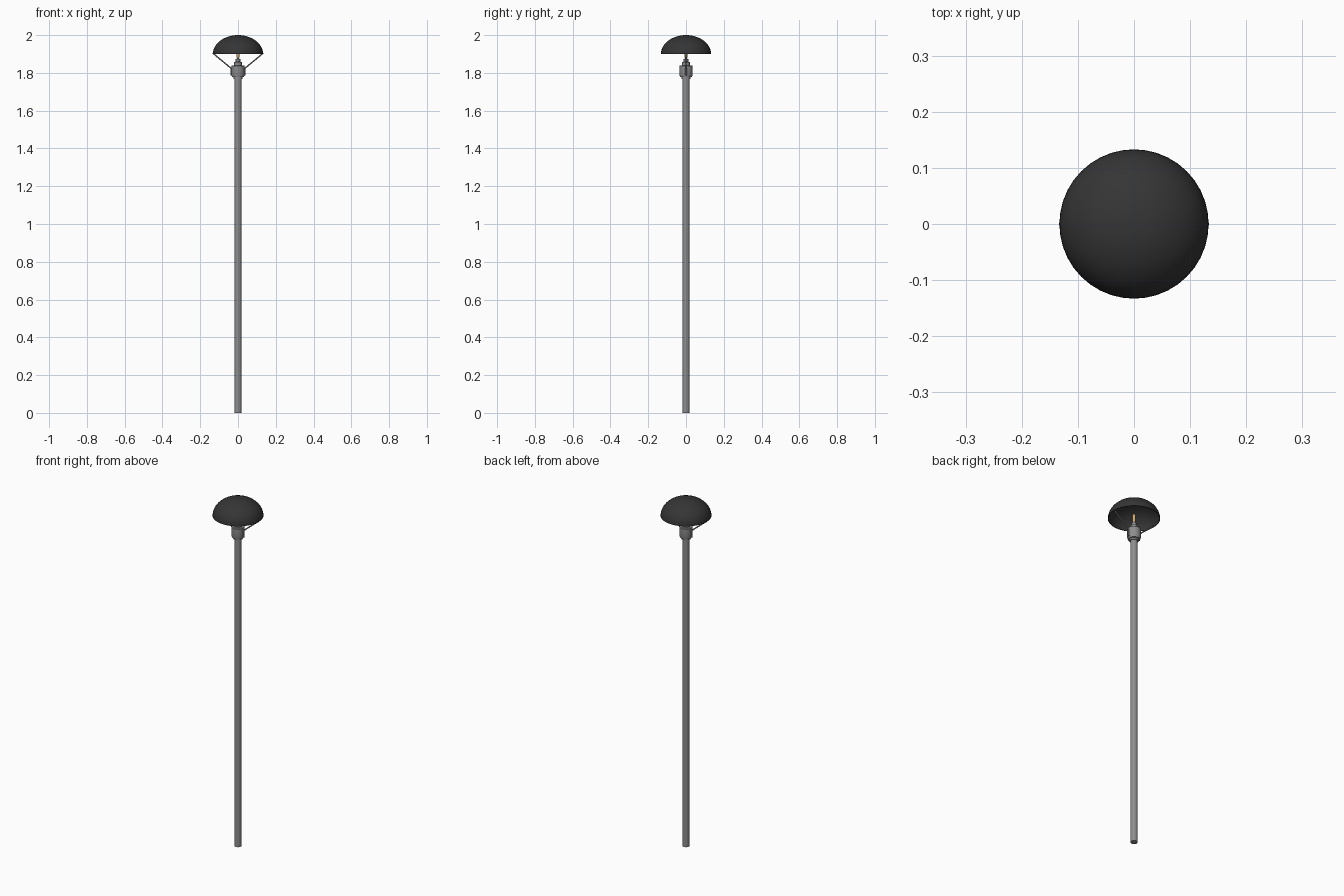
import bpy
import math
from mathutils import Vector

if "Cube" in bpy.data.objects:
    bpy.data.objects.remove(bpy.data.objects["Cube"], do_unlink=True)


def material(name, color):
    mat = bpy.data.materials.new(name)
    mat.use_nodes = True
    mat.diffuse_color = (*color, 1)
    mat.node_tree.nodes["Principled BSDF"].inputs["Base Color"].default_value = (*color, 1)
    return mat


black = material("black shade", (0.035, 0.035, 0.035))
grey = material("grey metal", (0.27, 0.27, 0.27))
amber = material("amber glass", (0.65, 0.42, 0.16))


def finish(obj, name, mat):
    obj.name = name
    obj.data.materials.append(mat)
    bpy.ops.object.select_all(action="DESELECT")
    obj.select_set(True)
    bpy.context.view_layer.objects.active = obj
    bpy.ops.object.shade_smooth_by_angle(angle=math.radians(35))
    return obj


def lathe(name, profile, mat, sides=32):
    """Revolve (radius, height) points around z; end radii of 0 become poles."""
    verts, faces, rings = [], [], []
    for r, z in profile:
        count = sides if r > 0 else 1
        rings.append([len(verts) + i for i in range(count)])
        for i in range(count):
            a = math.tau * i / sides
            verts.append((r * math.cos(a), r * math.sin(a), z))
    for low, high in zip(rings, rings[1:]):
        for i in range(sides):
            j = (i + 1) % sides
            quad = [low[i % len(low)], low[j % len(low)],
                    high[j % len(high)], high[i % len(high)]]
            faces.append(list(dict.fromkeys(quad)))
    mesh = bpy.data.meshes.new(name)
    mesh.from_pydata(verts, [], faces)
    obj = bpy.data.objects.new(name, mesh)
    bpy.context.collection.objects.link(obj)
    return finish(obj, name, mat)


def rod(name, start, end, radius, mat):
    start, end = Vector(start), Vector(end)
    axis = end - start
    bpy.ops.mesh.primitive_cylinder_add(vertices=12, radius=radius, depth=axis.length,
                                        location=(start + end) / 2)
    obj = bpy.context.object
    obj.rotation_euler = axis.to_track_quat("Z", "Y").to_euler()
    return finish(obj, name, mat)


# Post
lathe("post", [(0, 0), (0.0185, 0), (0.0185, 1.78), (0, 1.78)], grey)

# Collar with a tapered foot and bevelled top
lathe("collar", [(0, 1.768), (0.024, 1.768), (0.024, 1.777), (0.031, 1.777), (0.035, 1.79),
                 (0.035, 1.836), (0.032, 1.84), (0, 1.84)], grey)

# Stepped lamp holder
lathe("lamp_holder", [(0, 1.84), (0.02, 1.84), (0.02, 1.857), (0.012, 1.859),
                      (0.012, 1.873), (0.006, 1.876), (0.006, 1.885), (0, 1.885)], grey, 24)

# Bulb
lathe("bulb", [(0, 1.878), (0.0065, 1.88), (0.0085, 1.895), (0.0085, 1.915),
               (0.006, 1.925), (0, 1.93)], amber, 16)

# Hollow domed shade, outer skin from crown to rim and back up inside
RIM, STEPS = 1.9, 14
angles = [math.pi / 2 * i / STEPS for i in range(STEPS + 1)]
inner = [(0.13 * math.cos(a), RIM + 0.0965 * math.sin(a)) for a in angles]
outer = [(0.133 * math.cos(a), RIM + 0.1 * math.sin(a)) for a in angles]
inner[-1], outer[-1] = (0, RIM + 0.0965), (0, RIM + 0.1)
lathe("shade", inner[::-1] + outer, black, 40)

# Side brackets: upright strip on the collar, slanted arm and rim pin
for side, s in (("left", 1), ("right", -1)):
    rod(side + "_bracket_strip", (s * 0.036, 0, 1.785), (s * 0.036, 0, 1.826), 0.004, grey)
    rod(side + "_bracket_arm", (s * 0.036, 0, 1.824), (s * 0.128, 0, 1.9), 0.0035, grey)
    rod(side + "_rim_pin", (s * 0.124, 0, 1.903), (s * 0.134, 0, 1.903), 0.003, black)
